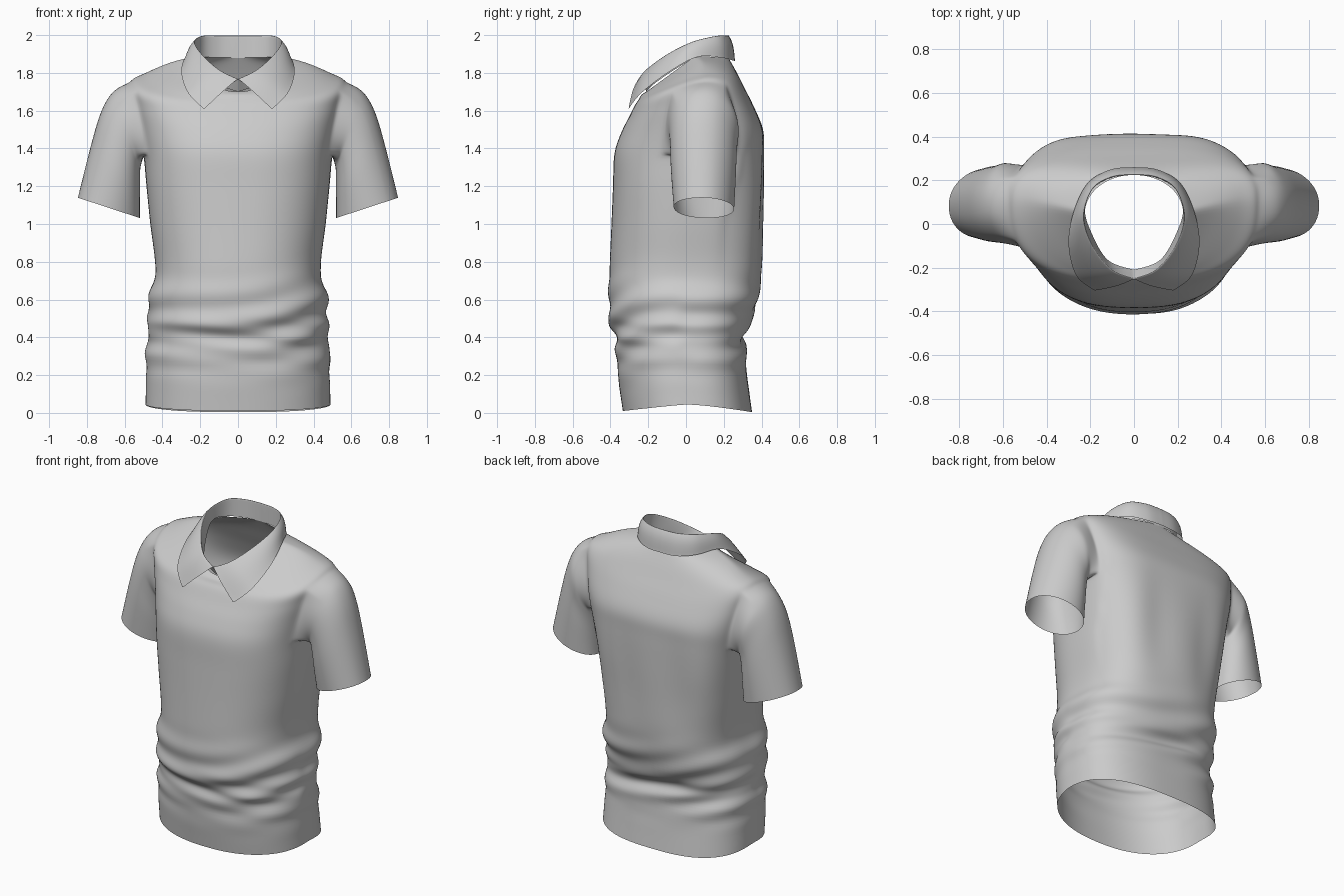
import bpy, bmesh, math
from mathutils import Vector

if "Cube" in bpy.data.objects:
    bpy.data.objects.remove(bpy.data.objects["Cube"])

STEP = 4          # rows between key rings
COLS = 32         # columns around half the body
HOLE_R, HOLE_C = (9 * STEP, 12 * STEP), (12, 20)   # armhole rows and columns


def spline(keys, s):
    """Smooth interpolation through a list of equal-length tuples."""
    i = min(int(s), len(keys) - 2)
    u = s - i
    a, b, c, d = (keys[max(0, min(len(keys) - 1, i + k))] for k in (-1, 0, 1, 2))
    return [0.5 * (2 * q + (r - p) * u + (2 * p - 5 * q + 4 * r - w) * u * u
                   + (3 * q - p - 3 * r + w) * u ** 3) for p, q, r, w in zip(a, b, c, d)]


def bump(v, lo, hi):
    """Soft window, 1 in the middle and 0 outside lo..hi."""
    return math.sin(math.pi * (v - lo) / (hi - lo)) ** 2 if lo < v < hi else 0.0


def finish(bm, name, mirror=False):
    bmesh.ops.recalc_face_normals(bm, faces=bm.faces)
    me = bpy.data.meshes.new(name)
    bm.to_mesh(me)
    bm.free()
    me.polygons.foreach_set("use_smooth", [True] * len(me.polygons))
    ob = bpy.data.objects.new(name, me)
    bpy.context.collection.objects.link(ob)
    if mirror:
        ob.modifiers.new("mirror", 'MIRROR')
    sub = ob.modifiers.new("smooth", 'SUBSURF')
    sub.levels = sub.render_levels = 1
    return ob


# Body rings: half width, front y, back y, side y, front z, side z, back z, squareness
BODY = [
    (.49, -.335, .35, .01, .01, .045, .004, .75),
    (.487, -.36, .325, .0, .19, .20, .19, .75),
    (.485, -.37, .315, .0, .34, .35, .33, .75),
    (.476, -.385, .305, .0, .42, .43, .41, .75),
    (.472, -.405, .34, .0, .50, .50, .48, .75),
    (.478, -.41, .38, .0, .61, .60, .60, .75),
    (.437, -.405, .40, .0, .77, .75, .76, .72),
    (.465, -.395, .405, .02, 1.0, 1.0, 1.0, .70),
    (.485, -.387, .41, .05, 1.2, 1.2, 1.2, .65),
    (.50, -.38, .412, .09, 1.37, 1.36, 1.38, .62),
    (.525, -.345, .408, .1, 1.48, 1.50, 1.50, .62),
    (.555, -.30, .36, .1, 1.57, 1.65, 1.62, .62),
    (.57, -.27, .31, .1, 1.63, 1.755, 1.72, .65),
    (.49, -.25, .275, .1, 1.66, 1.80, 1.79, .7),
    (.36, -.235, .245, .08, 1.685, 1.855, 1.845, .85),
    (.225, -.21, .225, .05, 1.70, 1.89, 1.88, 1.0),
]

# Sleeve rings: inner x, inner z, outer x, outer z, front y, back y, outer y shift
SLEEVE = [
    (.50, 1.36, .57, 1.755, -.10, .27, 0),
    (.515, 1.29, .66, 1.705, -.09, .28, 0),
    (.515, 1.22, .725, 1.60, -.08, .275, -.01),
    (.515, 1.13, .78, 1.42, -.07, .275, -.02),
    (.515, 1.03, .85, 1.14, -.05, .27, -.03),
]


def body_point(row, col):
    w, yf, yb, yc, zf, zs, zb, p = spline(BODY, row / STEP)
    t = math.pi * (col / COLS - 0.5)
    c, s = max(0.0, math.cos(t)), abs(math.sin(t))
    front = t < 0
    if front:
        p = min(1.0, p + .13)
    return Vector((w * c ** p,
                   yc + ((yf if front else yb) - yc) * s ** p,
                   zs + ((zf if front else zb) - zs) * s))


def sleeve_point(s, a):
    xi, zi, xo, zo, y0, y1, shift = spline(SLEEVE, s)
    k = math.sin(a)
    return Vector(((xi + xo) / 2 + (xo - xi) / 2 * k,
                   (y0 + y1) / 2 + (y1 - y0) / 2 * math.cos(a) + shift * (k + 1) / 2,
                   (zi + zo) / 2 + (zo - zi) / 2 * k))


def build_half(bm, side):
    def vert(p):
        return bm.verts.new((p.x * side, p.y, p.z))

    # Body panel with an open armhole
    rows = (len(BODY) - 1) * STEP
    grid = [[vert(body_point(r, c)) for c in range(COLS + 1)] for r in range(rows + 1)]
    (r0, r1), (c0, c1) = HOLE_R, HOLE_C
    for r in range(rows):
        for c in range(COLS):
            if not (r0 <= r < r1 and c0 <= c < c1):
                bm.faces.new((grid[r][c], grid[r][c + 1], grid[r + 1][c + 1], grid[r + 1][c]))

    # Sleeve grown out of the armhole edge
    loop = ([(r0, c) for c in range(c0, c1)] + [(r, c1) for r in range(r0, r1)]
            + [(r1, c) for c in range(c1, c0, -1)] + [(r, c0) for r in range(r1, r0, -1)])
    edge = [body_point(r, c) for r, c in loop]
    ang = [math.atan2((p.z - 1.55) / .195, (p.y - .085) / .185) for p in edge]
    prev = [grid[r][c] for r, c in loop]
    n = len(loop)
    steps = (len(SLEEVE) - 1) * 4
    for k in range(1, steps + 1):
        s = k / 4
        fade = max(0.0, 1 - s)
        ring = [vert(sleeve_point(s, a) + (e - sleeve_point(0, a)) * fade)
                for e, a in zip(edge, ang)]
        for i in range(n):
            j = (i + 1) % n
            bm.faces.new((prev[i], prev[j], ring[j], ring[i]))
        prev = ring


# Shirt: both halves, welded on the centre line
bm = bmesh.new()
for side in (1, -1):
    build_half(bm, side)
bmesh.ops.delete(bm, geom=[v for v in bm.verts if not v.link_faces], context='VERTS')
bmesh.ops.remove_doubles(bm, verts=bm.verts, dist=0.0005)
bmesh.ops.recalc_face_normals(bm, faces=bm.faces)
bm.normal_update()

# Cloth folds: slanted waist wrinkles and soft vertical drapes on the back
moves = []
for v in bm.verts:
    x, y, z = v.co
    d = 0.0
    if abs(x) < .5 and z < 1.3:
        slant = -.25 * x if y < 0 else .15 * x
        d += .012 * bump(z, .08, .85) * math.sin(38 * (z + slant) + 2.5 * math.sin(4 * x + 1))
        d += .006 * bump(z, .1, .6) * math.sin(60 * z + 9 * x)
    if y > .2 and abs(x) < .45:
        d += .008 * bump(z, .5, 1.65) * math.cos(19 * x + .6)
    moves.append(d)
for v, d in zip(list(bm.verts), moves):
    v.co += v.normal * d
finish(bm, "shirt_body")

# Collar: neck edge, fold line and outer leaf edge, from centre front to centre back
BASE = [(0, -.21, 1.70), (.12, -.165, 1.745), (.195, -.04, 1.83), (.225, .07, 1.888),
        (.185, .165, 1.885), (.1, .213, 1.88), (0, .225, 1.88)]
FOLD = [(0, -.25, 1.77), (.10, -.21, 1.82), (.19, -.10, 1.90), (.23, .03, 1.965),
        (.19, .16, 1.998), (.10, .215, 2.0), (0, .225, 2.0)]
LEAF = [(.18, -.305, 1.608), (.265, -.235, 1.695), (.30, -.09, 1.805), (.275, .06, 1.885),
        (.21, .19, 1.88), (.105, .25, 1.865), (0, .26, 1.865)]
bm = bmesh.new()
strips = []
for k in range(37):
    b, f, l = (Vector(spline(c, k / 6)) for c in (BASE, FOLD, LEAF))
    out = Vector((f.x, f.y - .02, .1)).normalized() * .012
    pts = [b, b.lerp(f, .5), f.lerp(b, .06), f, f.lerp(l, .08) + out * .3,
           f.lerp(l, .35) + out, f.lerp(l, .7) + out * .6, l.lerp(f, .04), l]
    for p in pts[:4] + (pts[4:] if k == 36 else []):
        if k in (0, 36):
            p.x = 0
    strips.append([bm.verts.new(p) for p in pts])
for a, b in zip(strips, strips[1:]):
    for i in range(len(a) - 1):
        bm.faces.new((a[i], b[i], b[i + 1], a[i + 1]))
finish(bm, "collar", mirror=True)
